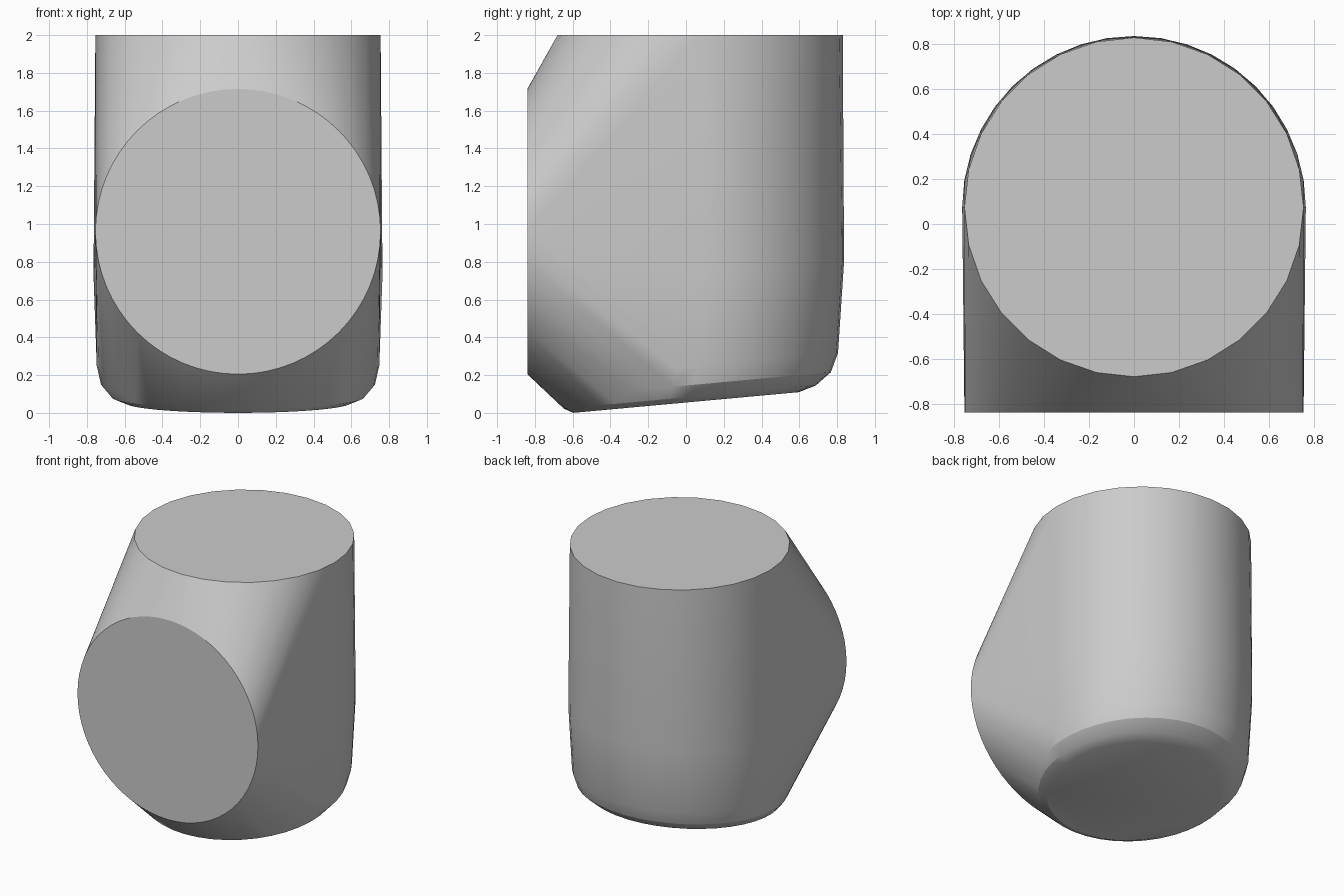
import bpy, bmesh, math
from mathutils import Vector, Matrix

default = bpy.data.objects.get("Cube")
if default:
    bpy.data.objects.remove(default)

R = 0.755                      # main radius of the block
TILT = math.atan(0.0917)       # slope of the underside


def ring(bm, centre, radius, tilt, count):
    """Add a circle of points, tilted about the x axis."""
    turn = Matrix.Rotation(tilt, 3, 'X')
    for i in range(count):
        a = math.tau * i / count
        p = Vector((math.sin(a), -math.cos(a), 0)) * radius
        bm.verts.new(turn @ p + Vector(centre))


bm = bmesh.new()

# Flat round top and flat round front face
ring(bm, (0, 0.075, 2), R, 0, 28)
ring(bm, (0, -0.84, 0.96), R, math.pi / 2, 64)

# Slightly swollen waist, rounded lower edge and sloping underside
for y, z, r in [(0.075, 0.73, 0.765), (0.06, 0.25, 0.748),
                (0.045, 0.149, 0.725), (0.02, 0.084, 0.67),
                (0, 0.055, 0.6)]:
    ring(bm, (0, y, z), r, TILT, 40)

# Wrap all rings in one convex skin and merge the flat caps
hull = bmesh.ops.convex_hull(bm, input=bm.verts[:])
loose = [v for v in bm.verts if not v.link_faces]
bmesh.ops.delete(bm, geom=loose, context='VERTS')
bmesh.ops.dissolve_limit(bm, angle_limit=math.radians(0.3),
                         verts=bm.verts[:], edges=bm.edges[:])
bmesh.ops.recalc_face_normals(bm, faces=bm.faces[:])

mesh = bpy.data.meshes.new("rounded_block")
bm.to_mesh(mesh)
bm.free()
block = bpy.data.objects.new("rounded_block", mesh)
bpy.context.collection.objects.link(block)

# Single plain grey
grey = bpy.data.materials.new("light_grey")
grey.use_nodes = True
colour = (0.6, 0.6, 0.6, 1)
grey.diffuse_color = colour
grey.node_tree.nodes["Principled BSDF"].inputs["Base Color"].default_value = colour
mesh.materials.append(grey)

# Smooth curved walls with crisp cap edges
bpy.ops.object.select_all(action='DESELECT')
block.select_set(True)
bpy.context.view_layer.objects.active = block
bpy.ops.object.shade_smooth_by_angle(angle=math.radians(27))
